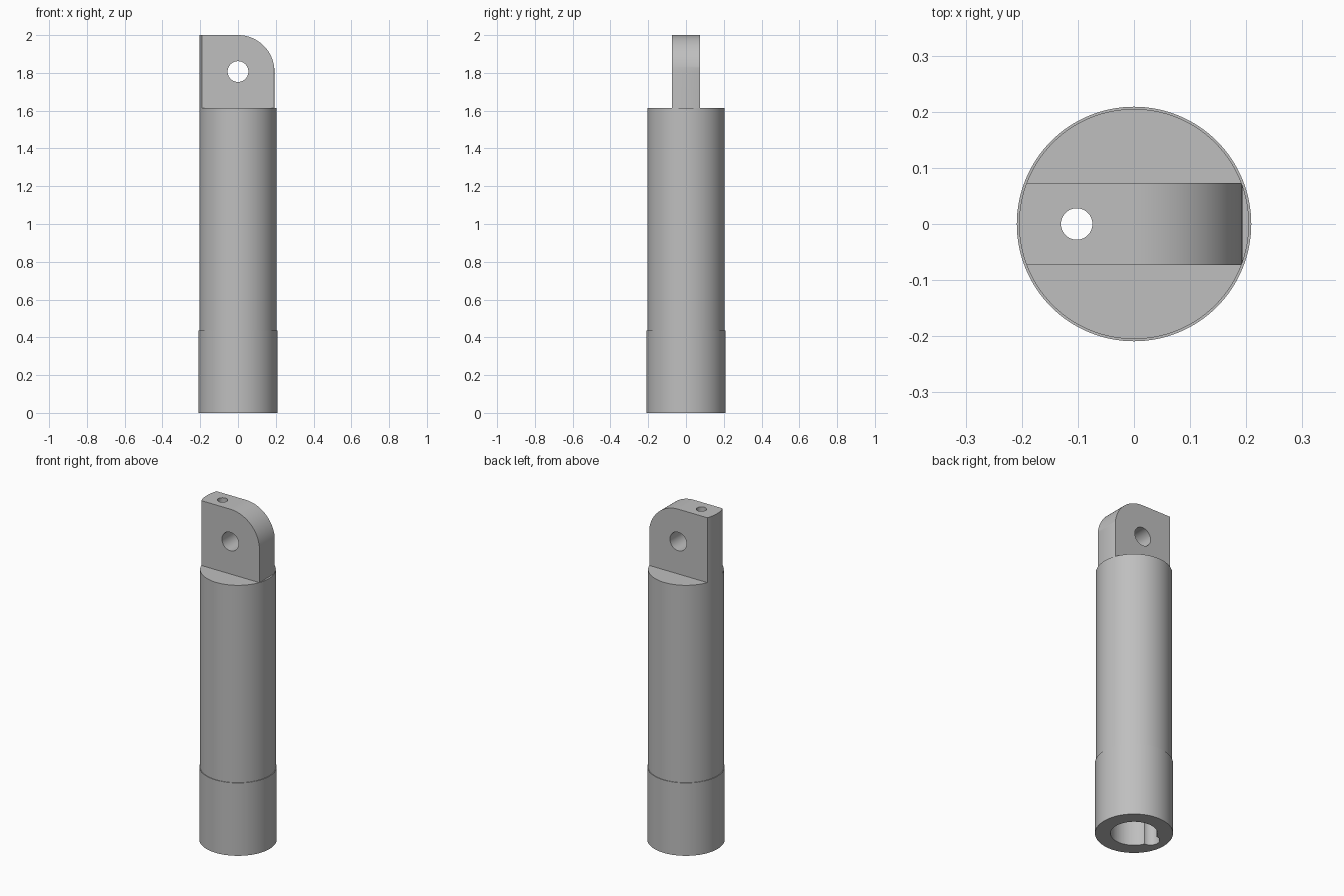
import bpy
import bmesh
from math import cos, sin, pi, radians

if "Cube" in bpy.data.objects:
    bpy.data.objects.remove(bpy.data.objects["Cube"], do_unlink=True)

steel = bpy.data.materials.new("plain grey metal")
steel.use_nodes = True
GREY = (0.52, 0.52, 0.52, 1)
steel.diffuse_color = GREY
steel.node_tree.nodes["Principled BSDF"].inputs["Base Color"].default_value = GREY

BODY_R, COLLAR_R = 0.205, 0.209
COLLAR_TOP, BODY_TOP, TOP = 0.435, 1.613, 2.0
LUG_X, LUG_Y = 0.193, 0.073
HOLE_X = -0.102


def finish(name, bm):
    bmesh.ops.recalc_face_normals(bm, faces=bm.faces)
    mesh = bpy.data.meshes.new(name)
    bm.to_mesh(mesh)
    bm.free()
    mesh.materials.append(steel)
    obj = bpy.data.objects.new(name, mesh)
    bpy.context.collection.objects.link(obj)
    return obj


def prism(name, outline, direction):
    """Closed outline pushed along a direction."""
    bm = bmesh.new()
    face = bm.faces.new([bm.verts.new(p) for p in outline])
    moved = bmesh.ops.extrude_face_region(bm, geom=[face])["geom"]
    verts = [v for v in moved if isinstance(v, bmesh.types.BMVert)]
    bmesh.ops.translate(bm, verts=verts, vec=direction)
    return finish(name, bm)


def rod(name, x, r, z0, z1, n=96):
    ring = [(x + r * cos(2 * pi * i / n), r * sin(2 * pi * i / n), z0) for i in range(n)]
    return prism(name, ring, (0, 0, z1 - z0))


def combine(obj, tool, operation):
    mod = obj.modifiers.new(operation.lower(), 'BOOLEAN')
    mod.operation, mod.solver, mod.object = operation, 'EXACT', tool
    bpy.context.view_layer.objects.active = obj
    bpy.ops.object.modifier_apply(modifier=mod.name)
    bpy.data.objects.remove(tool, do_unlink=True)


# Barrel with its slightly wider collar, turned from one profile
bm = bmesh.new()
profile = [(0, 0), (COLLAR_R, 0), (COLLAR_R, COLLAR_TOP), (BODY_R, COLLAR_TOP),
           (BODY_R, BODY_TOP), (0, BODY_TOP)]
points = [bm.verts.new((r, 0, z)) for r, z in profile]
edges = [bm.edges.new(pair) for pair in zip(points, points[1:])]
bmesh.ops.spin(bm, geom=points + edges, cent=(0, 0, 0), axis=(0, 0, 1),
               angle=2 * pi, steps=128, use_duplicate=False)
bmesh.ops.remove_doubles(bm, verts=bm.verts, dist=1e-5)
barrel = finish("barrel", bm)

# Flat lug with one rounded top corner, its square side following the barrel
arc_z = TOP - LUG_X
arc = [(LUG_X * sin(pi / 2 * i / 32), -LUG_Y, arc_z + LUG_X * cos(pi / 2 * i / 32))
       for i in range(33)]
outline = [(-0.25, -LUG_Y, BODY_TOP), (-0.25, -LUG_Y, TOP)] + arc + [(LUG_X, -LUG_Y, BODY_TOP)]
lug = prism("lug", outline, (0, 2 * LUG_Y, 0))
combine(lug, rod("lug_trim", 0, BODY_R, 1.5, 2.1, 128), 'INTERSECT')

# Pin hole across the lug
pin = [(0.055 * cos(2 * pi * i / 64), -0.3, arc_z + 0.055 * sin(2 * pi * i / 64))
       for i in range(64)]
combine(lug, prism("pin_cutter", pin, (0, 0.6, 0)), 'DIFFERENCE')

# Central bore with a side channel, open at the bottom
combine(barrel, rod("bore_cutter", 0, 0.126, -0.1, 1.45), 'DIFFERENCE')
combine(barrel, rod("channel_cutter", -0.115, 0.05, -0.1, 1.45, 48), 'DIFFERENCE')

# Narrow passage from the lug top down into the bore
for part in (barrel, lug):
    combine(part, rod("passage_cutter", HOLE_X, 0.028, 1.3, 2.1, 48), 'DIFFERENCE')

for part in (barrel, lug):
    bpy.ops.object.select_all(action='DESELECT')
    part.select_set(True)
    bpy.context.view_layer.objects.active = part
    bpy.ops.object.shade_smooth_by_angle(angle=radians(30))
